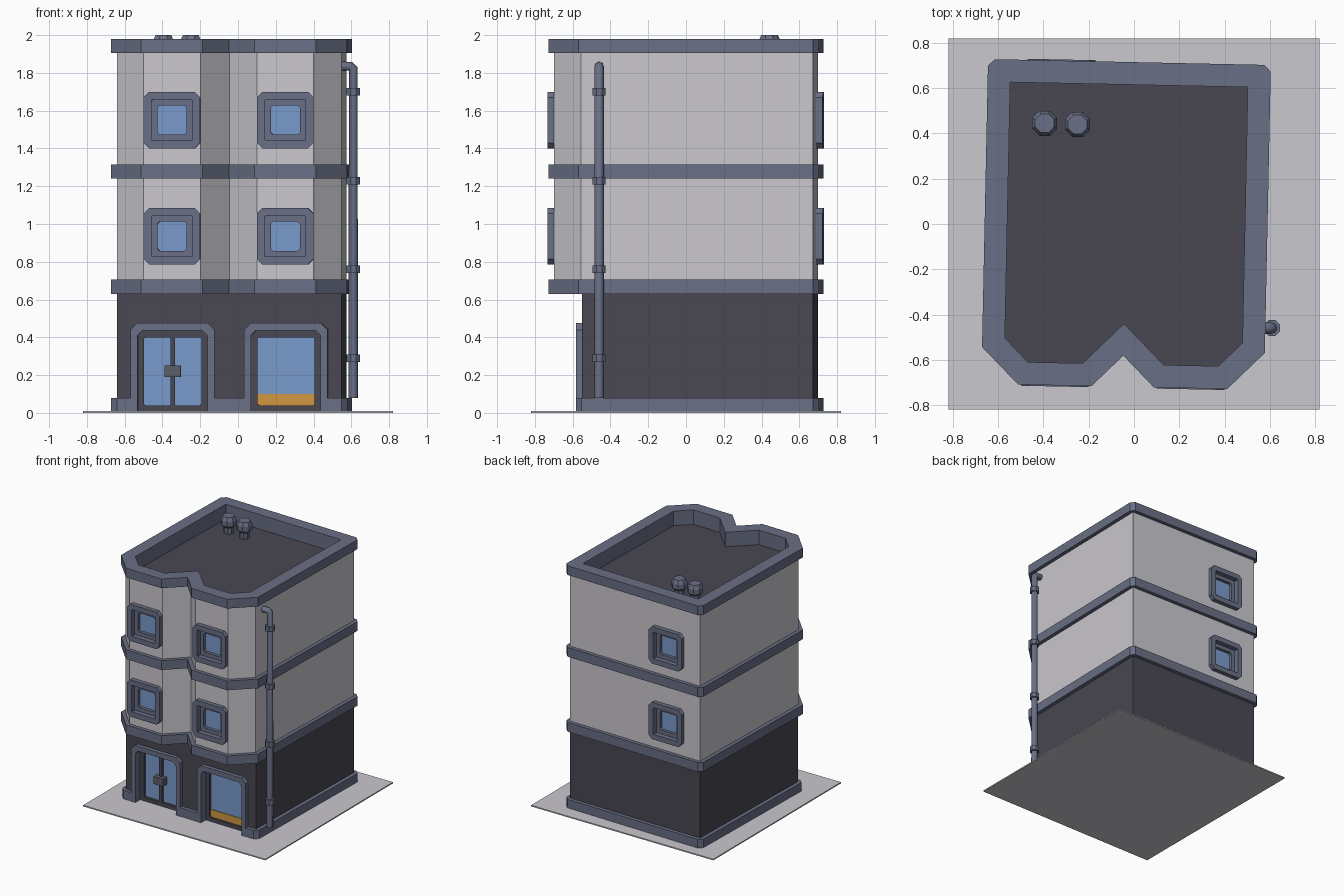
import bpy, bmesh, math
from mathutils import Matrix

if "Cube" in bpy.data.objects:
    bpy.data.objects.remove(bpy.data.objects["Cube"])


def material(name, r, g, b):
    lin = [((c / 255 + 0.055) / 1.055) ** 2.4 for c in (r, g, b)] + [1]
    m = bpy.data.materials.new(name)
    m.use_nodes = True
    m.diffuse_color = lin
    m.node_tree.nodes["Principled BSDF"].inputs["Base Color"].default_value = lin
    return m


PLASTER = material("pale plaster", 202, 200, 205)
DARK = material("dark slate", 73, 71, 82)
TRIM = material("blue grey trim", 105, 111, 133)
GLASS = material("blue glass", 121, 155, 204)
ORANGE = material("orange panel", 207, 151, 65)
METAL = material("grey handle", 92, 94, 103)

# The house is turned slightly on its plot
BODY = Matrix.Rotation(math.radians(-1.2), 4, "Z") @ Matrix.Translation((-0.035, 0, 0))
UPRIGHT = Matrix.Rotation(math.pi / 2, 4, "X")


def finish(name, bm, mat, matrix):
    bmesh.ops.recalc_face_normals(bm, faces=bm.faces)
    mesh = bpy.data.meshes.new(name)
    bm.to_mesh(mesh)
    bm.free()
    mesh.transform(matrix)
    mesh.materials.append(mat)
    obj = bpy.data.objects.new(name, mesh)
    bpy.context.collection.objects.link(obj)
    return obj


def prism(name, loop, lo, hi, mat, matrix=BODY, hole=None):
    """Extrude a loop from lo to hi; a hole with as many points makes a ring."""
    bm = bmesh.new()
    layers = [[bm.verts.new((x, y, h)) for x, y in pts]
              for pts in (loop, hole or loop)[:2 if hole else 1] for h in (lo, hi)]
    n = len(loop)
    if hole:
        pairs = [(0, 1), (1, 3), (3, 2), (2, 0)]
    else:
        pairs = [(0, 1)]
        for layer in layers:
            bm.faces.new(layer)
    for a, b in pairs:
        for i in range(n):
            j = (i + 1) % n
            bm.faces.new((layers[a][i], layers[a][j], layers[b][j], layers[b][i]))
    return finish(name, bm, mat, matrix)


def rect(u0, u1, v0, v1, c=0):
    if not c:
        return [(u0, v0), (u1, v0), (u1, v1), (u0, v1)]
    return [(u0 + c, v0), (u1 - c, v0), (u1, v0 + c), (u1, v1 - c),
            (u1 - c, v1), (u0 + c, v1), (u0, v1 - c), (u0, v0 + c)]


def square(h, c=0):
    return rect(-h, h, -h, h, c)


def bay_outline(d, c=0.002):
    """Plan of the upper floors with two bays, offset outwards by d."""
    k = d * math.tan(math.pi / 8)
    half = [(0.15 - k, -0.69 - d), (0.45 + k, -0.69 - d), (0.595 + d, -0.545 - k),
            (0.595 + d, 0.685 + d - c), (0.595 + d - c, 0.685 + d)]
    return [(0, -0.54 - d * math.sqrt(2))] + half + [(-x, y) for x, y in reversed(half)]


def cut(target, cutter):
    mod = target.modifiers.new("cut", "BOOLEAN")
    mod.object = cutter
    mod.solver = "EXACT"
    graph = bpy.context.evaluated_depsgraph_get()
    mesh = bpy.data.meshes.new_from_object(target.evaluated_get(graph))
    target.modifiers.clear()
    target.data = mesh


def remove(obj):
    bpy.data.objects.remove(obj)


# Plot, ground floor and upper floors
prism("ground_slab", square(0.82), 0, 0.01, PLASTER, Matrix.Identity(4))
ground_walls = prism("ground_walls", rect(-0.595, 0.595, -0.54, 0.685), 0.008, 0.64, DARK)
plinth = prism("plinth", rect(-0.625, 0.625, -0.57, 0.715, 0.03), 0.008, 0.08, TRIM)
upper_walls = prism("upper_walls", bay_outline(0), 0.64, 1.86, PLASTER)

# Bands, parapet and roof
for name, z in (("lower_band", 0.63), ("middle_band", 1.24)):
    prism(name, bay_outline(0.03, 0.03), z, z + 0.075, TRIM)
prism("parapet_wall", bay_outline(0), 1.855, 1.907, PLASTER, hole=bay_outline(-0.065))
prism("parapet_lining", bay_outline(-0.06), 1.855, 1.907, TRIM, hole=bay_outline(-0.07))
prism("cornice", bay_outline(0.03, 0.03), 1.905, 1.98, TRIM, hole=bay_outline(-0.07))
prism("roof_floor", bay_outline(-0.065), 1.855, 1.862, DARK)


# Upper windows: two on the front and one on the back of each floor
def window(name, place):
    cutter = prism("window_cutter", square(0.13), -0.07, 0.1, PLASTER, place)
    cut(upper_walls, cutter)
    remove(cutter)
    prism(name + "_frame", square(0.15, 0.03), -0.06, 0.035, TRIM, place, square(0.108, 0.004))
    prism(name + "_sash", square(0.115, 0.004), -0.06, -0.005, TRIM, place, square(0.077, 0.012))
    prism(name + "_glass", square(0.09), -0.06, -0.03, GLASS, place)


for floor, z in (("first", 0.935), ("second", 1.55)):
    for side, x in (("right", -0.3), ("left", 0.3)):
        window(f"{floor}_floor_{side}_window",
               BODY @ Matrix.Translation((x, -0.69, z)) @ UPRIGHT)
    window(f"{floor}_floor_back_window",
           BODY @ Matrix.Translation((-0.3, 0.685, z)) @ Matrix.Rotation(math.pi, 4, "Z") @ UPRIGHT)


# Ground floor openings with arched surrounds
def arch(h, top, c):
    return [(-h, 0.008), (-h, top - c), (-h + c, top), (h - c, top), (h, top - c), (h, 0.008)]


def opening(name, x):
    place = BODY @ Matrix.Translation((x, -0.54, 0)) @ UPRIGHT
    for wall, mat in ((ground_walls, DARK), (plinth, TRIM)):
        cutter = prism("opening_cutter", rect(-0.2, 0.2, -0.05, 0.45), -0.08, 0.1, mat, place)
        cut(wall, cutter)
        remove(cutter)
    prism(name + "_surround", arch(0.222, 0.475, 0.035) + arch(0.185, 0.435, 0.025)[::-1],
          -0.08, 0.032, TRIM, place)
    prism(name + "_frame", rect(-0.195, 0.195, 0.008, 0.445, 0.003), -0.075, -0.03, DARK, place,
          rect(-0.152, 0.152, 0.04, 0.4, 0.008))
    prism(name + "_glass", rect(-0.17, 0.17, 0.02, 0.42), -0.075, -0.05, GLASS, place)
    return place


door = opening("door", -0.3)
prism("door_mullion", rect(-0.012, 0.012, 0.03, 0.41), -0.06, -0.03, DARK, door)
prism("door_handle", rect(-0.043, 0.043, 0.19, 0.25), -0.055, 0.0, METAL, door)
shop = opening("shop_window", 0.3)
prism("shop_window_panel", rect(-0.155, 0.155, 0.035, 0.1), -0.052, -0.045, ORANGE, shop)

# Drainpipe with an elbow into the wall and four collars
curve = bpy.data.curves.new("drainpipe", "CURVE")
curve.dimensions = "3D"
curve.bevel_depth = 0.025
curve.bevel_resolution = 2
curve.use_fill_caps = True
path = [(0.54, 1.835), (0.595, 1.835), (0.61, 1.82), (0.61, 0.08)]
spline = curve.splines.new("POLY")
spline.points.add(len(path) - 1)
for point, (x, z) in zip(spline.points, path):
    point.co = (x, -0.46, z, 1)
curve.materials.append(TRIM)
pipe = bpy.data.objects.new("drainpipe", curve)
bpy.context.collection.objects.link(pipe)
pipe_mesh = bpy.data.meshes.new_from_object(
    pipe.evaluated_get(bpy.context.evaluated_depsgraph_get()))
remove(pipe)
pipe = bpy.data.objects.new("drainpipe", pipe_mesh)
bpy.context.collection.objects.link(pipe)


def circle(r, n=8):
    return [(r * math.cos(math.tau * (i + 0.5) / n), r * math.sin(math.tau * (i + 0.5) / n))
            for i in range(n)]


for i in range(4):
    prism(f"pipe_collar_{i + 1}", circle(0.038), -0.02, 0.02, TRIM,
          Matrix.Translation((0.61, -0.46, 0.29 + 0.47 * i)))


# Roof vents: eight-sided turned pots
def vent(name, x, y):
    bm = bmesh.new()
    rings = [[bm.verts.new((u, v, z)) for u, v in circle(r)] for r, z in
             ((0.038, 1.86), (0.038, 1.91), (0.06, 1.93), (0.06, 1.97), (0.045, 2.0))]
    for low, high in zip(rings, rings[1:]):
        for i in range(8):
            j = (i + 1) % 8
            bm.faces.new((low[i], low[j], high[j], high[i]))
    bm.faces.new(rings[0])
    bm.faces.new(rings[-1])
    finish(name, bm, TRIM, Matrix.Translation((x, y, 0)))


vent("right_roof_vent", -0.395, 0.445)
vent("left_roof_vent", -0.25, 0.44)
